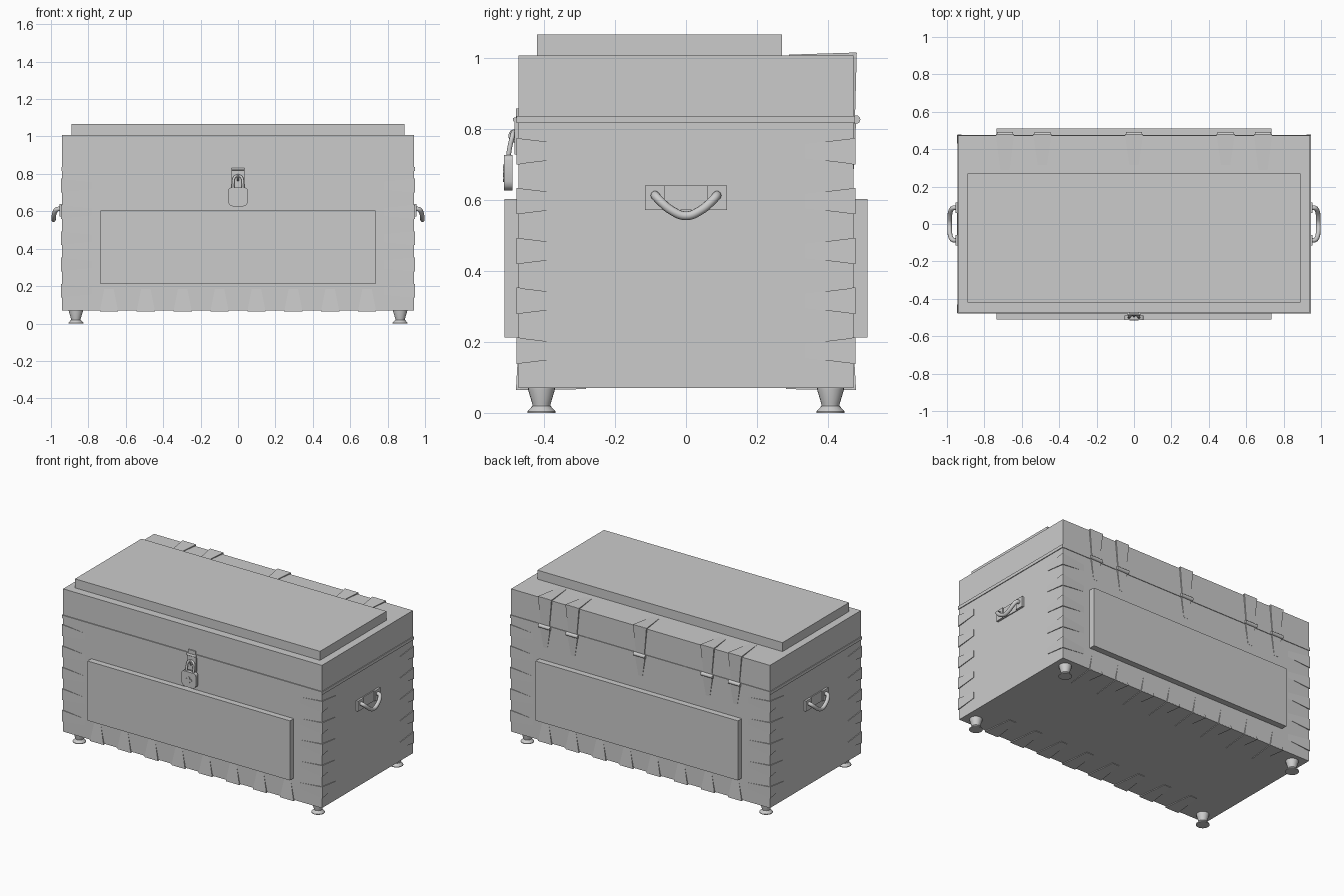
import bpy, bmesh, math
from mathutils import Vector as V

if "Cube" in bpy.data.objects:
    bpy.data.objects.remove(bpy.data.objects["Cube"])


def mesh_object(name, verts, faces):
    me = bpy.data.meshes.new(name)
    bm = bmesh.new()
    vs = [bm.verts.new(v) for v in verts]
    for f in faces:
        bm.faces.new([vs[i] for i in f])
    bmesh.ops.recalc_face_normals(bm, faces=bm.faces)
    bm.to_mesh(me)
    bm.free()
    ob = bpy.data.objects.new(name, me)
    bpy.context.collection.objects.link(ob)
    return ob


BOX_FACES = [(0, 1, 2, 3), (4, 5, 6, 7), (0, 1, 5, 4), (1, 2, 6, 5), (2, 3, 7, 6), (3, 0, 4, 7)]


def box(name, x0, x1, y0, y1, z0, z1):
    return mesh_object(name, [(x, y, z) for z in (z0, z1)
                       for x, y in ((x0, y0), (x1, y0), (x1, y1), (x0, y1))], BOX_FACES)


def strap(name, start, along, normal, length, w0, w1, t0, t1):
    """Tapered metal tongue lying on a face, thick at the start."""
    o, d, n = V(start), V(along), V(normal)
    w = d.cross(n)
    pts = []
    for lo in (True, False):
        for s, hw, t in ((0, w0 / 2, t0), (0, -w0 / 2, t0), (length, -w1 / 2, t1), (length, w1 / 2, t1)):
            pts.append(o + d * s + w * hw + n * (-0.004 if lo else t))
    return mesh_object(name, pts, BOX_FACES)


def prism(name, outline, y0, y1):
    """Extrude an x-z outline along y."""
    n = len(outline)
    verts = [(x, y, z) for y in (y0, y1) for x, z in outline]
    faces = [tuple(range(n)), tuple(range(n, 2 * n))]
    faces += [(i, (i + 1) % n, (i + 1) % n + n, i + n) for i in range(n)]
    return mesh_object(name, verts, faces)


def smooth(ob, angle=40):
    bpy.ops.object.select_all(action='DESELECT')
    ob.select_set(True)
    bpy.context.view_layer.objects.active = ob
    bpy.ops.object.shade_smooth_by_angle(angle=math.radians(angle))


def tube(name, pts, r):
    cu = bpy.data.curves.new(name, 'CURVE')
    cu.dimensions = '3D'
    cu.bevel_depth = r
    cu.bevel_resolution = 3
    cu.resolution_u = 5
    cu.use_fill_caps = True
    sp = cu.splines.new('BEZIER')
    sp.bezier_points.add(len(pts) - 1)
    for p, co in zip(sp.bezier_points, pts):
        p.co = co
        p.handle_left_type = p.handle_right_type = 'AUTO'
    ob = bpy.data.objects.new(name, cu)
    bpy.context.collection.objects.link(ob)
    return ob


def lathe(name, profile, loc, n=20):
    verts = [(loc[0] + r * math.cos(2 * math.pi * i / n), loc[1] + r * math.sin(2 * math.pi * i / n), loc[2] + z)
             for r, z in profile for i in range(n)]
    faces = [(k * n + i, k * n + (i + 1) % n, (k + 1) * n + (i + 1) % n, (k + 1) * n + i)
             for k in range(len(profile) - 1) for i in range(n)]
    faces += [tuple(range(n)), tuple(range((len(profile) - 1) * n, len(profile) * n))]
    smooth(mesh_object(name, verts, faces))


X, Y = 0.94, 0.472

# Chest body, seam rim, lid and raised panels
box("chest_body", -X, X, -Y, Y, 0.07, 0.818)
box("seam_rim", -X - 0.005, X + 0.005, -Y - 0.006, Y + 0.004, 0.816, 0.836)
box("lid", -X, X, -Y, Y, 0.834, 1.007)
box("lid_panel", -0.89, 0.89, -0.42, 0.27, 1.0, 1.066)
box("front_panel", -0.735, 0.735, -0.511, -0.46, 0.212, 0.603)
box("back_panel", -0.735, 0.735, 0.46, 0.511, 0.212, 0.603)

# Corner brackets wrapping each vertical edge
for sx in (-1, 1):
    for sy in (-1, 1):
        for i in range(5):
            z = 0.175 + 0.1405 * i
            strap("corner_bracket_side", (sx * X, sy * (Y + 0.005), z), (0, -sy, 0), (sx, 0, 0),
                  0.141, 0.074, 0.04, 0.006, 0.003)
            strap("corner_bracket_face", (sx * (X + 0.005), sy * Y, z), (-sx, 0, 0), (0, sy, 0),
                  0.165, 0.074, 0.04, 0.006, 0)

# Bottom brackets wrapping the lower front and back edges
for sy in (-1, 1):
    for i in range(8):
        x = -0.69 + 1.38 / 7 * i
        strap("bottom_bracket_face", (x, sy * Y, 0.065), (0, 0, 1), (0, sy, 0), 0.12, 0.098, 0.05, 0.007, 0)
        strap("bottom_bracket_under", (x, sy * (Y + 0.006), 0.07), (0, -sy, 0), (0, 0, -1),
              0.196, 0.098, 0.05, 0.006, 0.003)

# Hinge straps and knuckles at the back
for x in (-0.69, -0.49, 0, 0.49, 0.69):
    strap("hinge_top", (x, Y + 0.008, 1.007), (0, -1, 0), (0, 0, 1),
          0.19 if abs(x) > 0.6 else 0.165, 0.098, 0.05, 0.008, 0.002)
    strap("hinge_lid_leaf", (x, Y, 1.014), (0, 0, -1), (0, 1, 0), 0.185, 0.098, 0.06, 0.009, 0.004)
    strap("hinge_body_leaf", (x, Y, 0.822), (0, 0, -1), (0, 1, 0), 0.135, 0.075, 0.03, 0.007, 0.001)
    bpy.ops.mesh.primitive_cylinder_add(vertices=16, radius=0.012, depth=0.085, location=(x, 0.479, 0.826),
                                        rotation=(0, math.pi / 2, 0))
    bpy.context.object.name = "hinge_knuckle"
    smooth(bpy.context.object)

# Turned feet
for sx in (-1, 1):
    for sy in (-1, 1):
        lathe("foot", [(0.040, 0), (0.040, 0.004), (0.025, 0.020), (0.026, 0.026), (0.038, 0.066), (0.038, 0.072)],
              (sx * 0.867, sy * 0.407, 0))

# Side handles with mounts
for s in (-1, 1):
    def side(name, d, *yz):
        box(name, *sorted((s * (X - 0.01), s * (X + d))), *yz)
    side("handle_plate", 0.006, -0.07, 0.07, 0.572, 0.64)
    for y in (-1, 1):
        side("handle_mount", 0.014, *sorted((y * 0.06, y * 0.116)), 0.572, 0.64)
    half = [(0.945, 0.086, 0.612), (0.967, 0.086, 0.611), (0.978, 0.074, 0.598), (0.985, 0.042, 0.571)]
    path = [(s * a, -b, c) for a, b, c in half] + [(s * 0.986, 0, 0.555)] + [(s * a, b, c) for a, b, c in half[::-1]]
    tube("side_handle", path, 0.0125)

# Hasp, staple and padlock
box("hasp_lid_plate", -0.026, 0.026, -0.479, -0.465, 0.815, 0.857)
box("hasp_flap", -0.034, 0.034, -0.483, -0.465, 0.728, 0.828)
tube("hasp_pin", [(-0.034, -0.481, 0.826), (0.034, -0.481, 0.826)], 0.007)
tube("staple", [(0, -0.475, 0.795), (0, -0.492, 0.79), (0, -0.492, 0.77), (0, -0.475, 0.765)], 0.005)
tube("padlock_shackle", [(-0.026, -0.501, 0.715), (-0.026, -0.496, 0.75), (-0.018, -0.488, 0.783), (0, -0.486, 0.79),
                         (0.018, -0.488, 0.783), (0.026, -0.496, 0.75), (0.026, -0.501, 0.715)], 0.007)
rounded = []
for cx, cz, a0 in ((0.036, 0.711, 0), (-0.036, 0.711, 90), (-0.026, 0.652, 180), (0.026, 0.652, 270)):
    r = 0.052 - abs(cx)
    rounded += [(cx + r * math.cos(math.radians(a0 + t)), cz + r * math.sin(math.radians(a0 + t)))
                for t in (0, 30, 60, 90)]
smooth(prism("padlock_body", rounded, -0.512, -0.488))
cross = []
for k in range(4):
    for u, v in ((0.008, -0.008), (0.018, -0.009), (0.025, 0), (0.018, 0.009)):
        c, q = math.cos(k * math.pi / 2), math.sin(k * math.pi / 2)
        cross.append((u * c - v * q, 0.675 + u * q + v * c))
prism("padlock_keyhole", cross, -0.516, -0.508)
